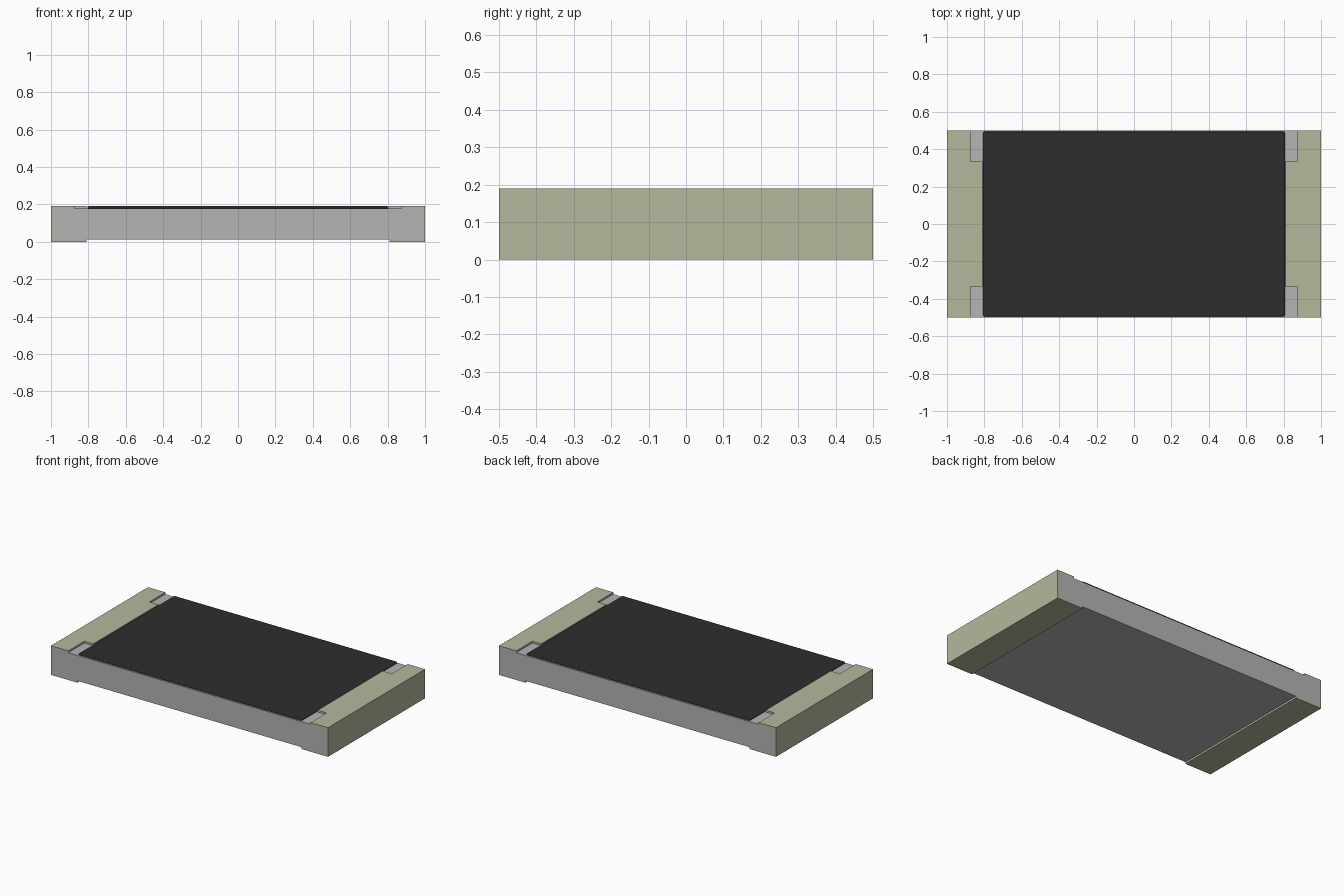
import bpy, bmesh
from mathutils import Vector

cube = bpy.data.objects.get("Cube")
if cube:
    bpy.data.objects.remove(cube, do_unlink=True)

HALF_Y, HEIGHT, WALL = 0.5, 0.19, 0.012
CAP_IN, NOTCH_X, NOTCH_Y = 0.81, 0.875, 0.335


def material(name, rgb):
    mat = bpy.data.materials.new(name)
    mat.use_nodes = True
    mat.diffuse_color = (*rgb, 1)
    mat.node_tree.nodes["Principled BSDF"].inputs["Base Color"].default_value = (*rgb, 1)
    return mat


def add_object(name, bm, mat):
    bmesh.ops.recalc_face_normals(bm, faces=bm.faces)
    mesh = bpy.data.meshes.new(name)
    bm.to_mesh(mesh)
    bm.free()
    mesh.materials.append(mat)
    obj = bpy.data.objects.new(name, mesh)
    bpy.context.collection.objects.link(obj)
    return obj


def box(name, half_x, half_y, z0, z1, mat):
    bm = bmesh.new()
    bmesh.ops.create_cube(bm, size=1)
    for v in bm.verts:
        v.co = (v.co.x * 2 * half_x, v.co.y * 2 * half_y, z0 + (v.co.z + 0.5) * (z1 - z0))
    return add_object(name, bm, mat)


def extrude(bm, faces, offset):
    """Extrude faces by an offset and return the moved faces."""
    geom = bmesh.ops.extrude_face_region(bm, geom=faces)["geom"]
    bmesh.ops.translate(bm, vec=Vector(offset), verts=[g for g in geom if isinstance(g, bmesh.types.BMVert)])
    bmesh.ops.delete(bm, geom=[f for f in faces if f.is_valid], context='FACES_ONLY')
    return [g for g in geom if isinstance(g, bmesh.types.BMFace)]


ceramic = material("ceramic grey", (0.46, 0.46, 0.46))
metal = material("pale olive metal", (0.46, 0.48, 0.335))
coating = material("black coating", (0.027, 0.027, 0.027))

# Ceramic slab
box("ceramic_body", 1 - WALL, HALF_Y, WALL, HEIGHT - WALL, ceramic)

# Resistive coating with softened rim
layer = box("top_coating", CAP_IN - 0.004, HALF_Y - 0.006, HEIGHT - WALL, HEIGHT, coating)
bevel = layer.modifiers.new("rim", 'BEVEL')
bevel.width, bevel.segments = 0.008, 3

# End terminal: notched top plate, outer wall and bottom lip
bm = bmesh.new()
side = [(1, HALF_Y), (NOTCH_X, HALF_Y), (NOTCH_X, NOTCH_Y), (CAP_IN, NOTCH_Y)]
outline = side + [(x, -y) for x, y in reversed(side)]
top = bm.faces.new([bm.verts.new((x, y, HEIGHT)) for x, y in outline])
geom = bmesh.ops.extrude_face_region(bm, geom=[top])["geom"]
bmesh.ops.translate(bm, vec=(0, 0, -WALL), verts=[g for g in geom if isinstance(g, bmesh.types.BMVert)])
bmesh.ops.bisect_plane(bm, geom=bm.verts[:] + bm.edges[:] + bm.faces[:],
                       plane_co=(1 - WALL, 0, 0), plane_no=(1, 0, 0))
bm.normal_update()
strip = [f for f in bm.faces if f.calc_center_median().x > 1 - WALL
         and all(v.co.z < HEIGHT - WALL / 2 for v in f.verts)]
strip = extrude(bm, strip, (0, 0, 2 * WALL - HEIGHT))
extrude(bm, strip, (0, 0, -WALL))
inner = [f for f in bm.faces if all(v.co.z < 1.5 * WALL and v.co.x < 1 - WALL / 2 for v in f.verts)]
extrude(bm, inner, (CAP_IN - 1 + WALL, 0, 0))
bmesh.ops.recalc_face_normals(bm, faces=bm.faces)
bmesh.ops.dissolve_limit(bm, angle_limit=0.01, verts=bm.verts[:], edges=bm.edges[:])
caps = add_object("end_terminals", bm, metal)
caps.modifiers.new("both_ends", 'MIRROR')
